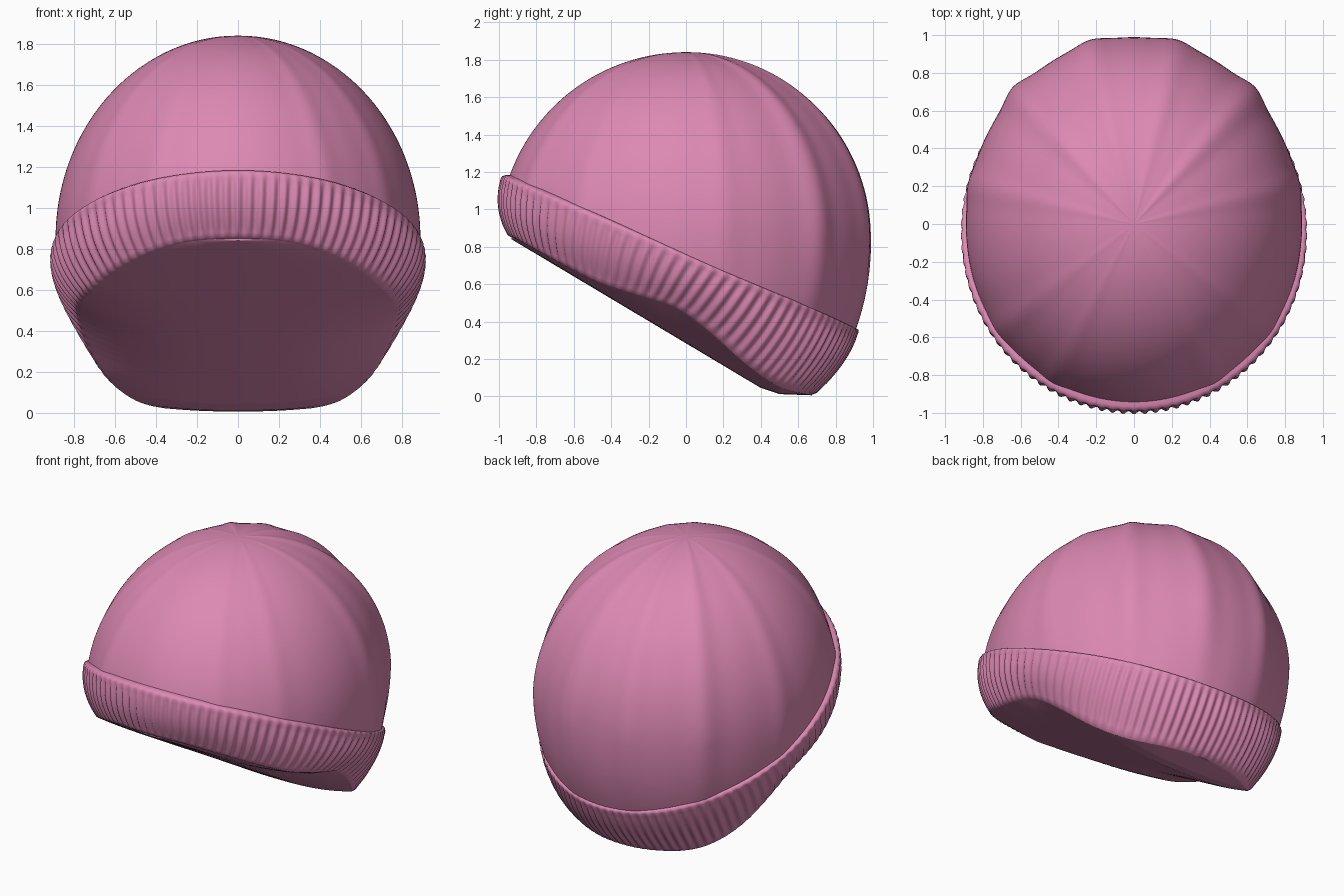
import bpy, bmesh
from math import sin, cos, pi, exp, radians
from mathutils import Vector

if "Cube" in bpy.data.objects:
    bpy.data.objects.remove(bpy.data.objects["Cube"])

SEG, RIBS = 768, 96
ANG = [2 * pi * i / SEG for i in range(SEG)]      # 0 = back, pi = front

pink = bpy.data.materials.new("pink_knit")
pink.diffuse_color = (0.72, 0.25, 0.45, 1)
pink.use_nodes = True
pink.node_tree.nodes["Principled BSDF"].inputs["Base Color"].default_value = pink.diffuse_color


def interp(table, v):
    if v <= table[0][0]:
        return table[0][1]
    for (a, p), (b, q) in zip(table, table[1:]):
        if v <= b:
            return p + (q - p) * (v - a) / (b - a)
    return table[-1][1]


def skin(name, rings):
    """Join closed rings of points into a smooth surface."""
    bm = bmesh.new()
    loops = [[bm.verts.new(p) for p in ring] for ring in rings]
    for a, b in zip(loops, loops[1:]):
        n = len(a)
        for i in range(n):
            j = (i + 1) % n
            bm.faces.new((a[i], a[j], b[j], b[i]))
    bmesh.ops.remove_doubles(bm, verts=bm.verts, dist=1e-5)
    bmesh.ops.recalc_face_normals(bm, faces=bm.faces)
    for f in bm.faces:
        f.smooth = True
    me = bpy.data.meshes.new(name)
    bm.to_mesh(me)
    bm.free()
    me.materials.append(pink)
    ob = bpy.data.objects.new(name, me)
    bpy.context.collection.objects.link(ob)
    return ob


# Dome: egg-shaped ellipsoid with soft panel ridges, strongest at the back
RIDGES = [(15, .022, 6), (45, .032, 6), (78, .014, 5), (125, .01, 5), (150, .012, 5)]


def dome_point(u, e, ridged=True):
    d = 0
    if ridged:
        deg = abs((u * 180 / pi + 180) % 360 - 180)
        d = sum(h * exp(-((deg - c) / w) ** 2) for c, h, w in RIDGES)
        d -= .012 * max(0, cos(u))
        d *= cos(e) * min(1, max(0, (e + .55) / .6))
    k = 1 + d
    zs = .99 if e > 0 else 1.19
    return Vector((.89 * k * sin(u) * cos(e), k * cos(u) * cos(e), .85 + zs * (1 + d * .7) * sin(e)))


def brim_elevation(u):
    """Where the dome meets the tilted plane of the band's upper edge."""
    lo, hi = -1.0, 1.0
    for _ in range(30):
        m = (lo + hi) / 2
        p = dome_point(u, m, False)
        if p.z > .73 - .444 * p.y:
            hi = m
        else:
            lo = m
    return lo


start = [brim_elevation(u) for u in ANG]
rows = 48
skin("dome", [[dome_point(u, (s - .06) + (pi / 2 - s + .06) * r / rows)
               for u, s in zip(ANG, start)] for r in range(rows + 1)])

# Band edges: upper loop hugs the dome, lower loop is the bowed rim
RIM = [(-.95, .86), (-.7, .72), (-.46, .60), (-.2, .52), (-.08, .485), (.02, .43),
       (.15, .33), (.31, .185), (.45, .08), (.55, .03), (.69, .005)]
out = [Vector((sin(u), cos(u), 0)) for u in ANG]
top = [dome_point(u, s, False) + o * (.026 - .012 * cos(u)) for u, s, o in zip(ANG, start, out)]
low = []
for u in ANG:
    y = -.13 + .815 * cos(u)
    z = sum(interp(RIM, y + k * .04) for k in (-1, 0, 1)) / 3
    low.append(Vector((.78 * sin(u), y, z)))

# Ribbed band: rounded lip on top, slightly bulged, tapering to the rim
LIP = [(-.10, -.06), (-.10, -.03), (-.08, -.012), (-.03, -.002), (.03, .002)]
SIDE = [(t / 10, .028 * sin(pi * t / 10)) for t in range(1, 10)]
ROLL = [(.97, .004), (1.0, -.012)]
rings = []
for t, o in LIP + SIDE + ROLL:
    fade = max(0, min(1, (t + .12) / .25, (1.0 - t) / .15))
    rings.append([a.lerp(b, t) + n * (o + .008 * fade * cos(RIBS * u))
                  for a, b, n, u in zip(top, low, out, ANG)])
skin("ribbed_band", rings)

# Underside: surface stretched across the rim, sagging along the middle
MID = [(-.95, .85), (.40, .045), (.5, .012), (.69, .005)]
rim = rings[-1]
under = []
for r in range(17):
    f = 1 - r / 16
    ring = []
    for p in rim:
        zc = min(interp(MID, p.y), p.z)
        ring.append(Vector((p.x * f, p.y, zc + (p.z - zc) * f ** 2.5)))
    under.append(ring)
skin("underside", under)
